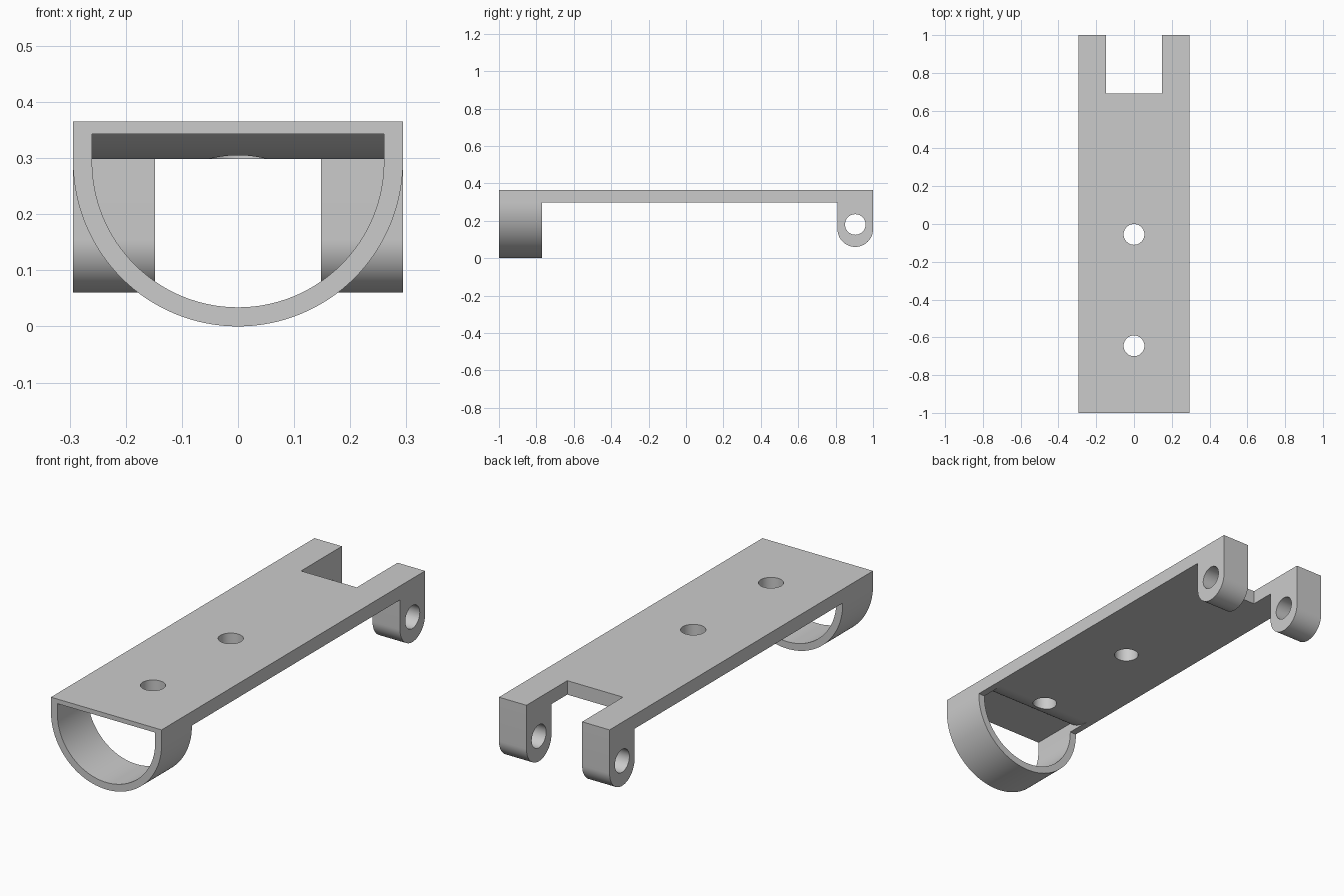
import bpy, bmesh
from math import sin, cos, pi, radians
from mathutils import Vector

cube = bpy.data.objects.get("Cube")
if cube:
    bpy.data.objects.remove(cube, do_unlink=True)

grey = bpy.data.materials.new("light grey")
grey.use_nodes = True
grey.diffuse_color = (0.6, 0.6, 0.6, 1)
grey.node_tree.nodes["Principled BSDF"].inputs["Base Color"].default_value = (0.6, 0.6, 0.6, 1)

HALF = 0.294          # half width of the bracket
TOP, UNDER = 0.365, 0.298
RING_BACK, LEG_FRONT = -0.77, 0.81


def arc(cx, cy, r, start, end, n):
    """Points on an arc, angles in degrees."""
    angles = [radians(start + (end - start) * i / n) for i in range(n + 1)]
    return [(cx + r * cos(a), cy + r * sin(a)) for a in angles]


def circle(cx, cy, r, n=40):
    return arc(cx, cy, r, 0, 360, n)[:-1]


def extrude(name, profile, axis, low, high):
    """Solid made by pushing a 2D profile along the given axis."""
    place = {"x": lambda a, b: (low, a, b),
             "y": lambda a, b: (a, low, b),
             "z": lambda a, b: (a, b, low)}[axis]
    bm = bmesh.new()
    face = bm.faces.new([bm.verts.new(place(a, b)) for a, b in profile])
    result = bmesh.ops.extrude_face_region(bm, geom=[face])
    shift = Vector([high - low if axis == k else 0 for k in "xyz"])
    moved = [v for v in result["geom"] if isinstance(v, bmesh.types.BMVert)]
    bmesh.ops.translate(bm, verts=moved, vec=shift)
    bmesh.ops.recalc_face_normals(bm, faces=bm.faces)
    mesh = bpy.data.meshes.new(name)
    bm.to_mesh(mesh)
    bm.free()
    mesh.materials.append(grey)
    obj = bpy.data.objects.new(name, mesh)
    bpy.context.collection.objects.link(obj)
    return obj


def cut(target, cutter):
    """Subtract the cutter and remove it."""
    cutter.hide_render = True
    mod = target.modifiers.new("cut", "BOOLEAN")
    mod.operation, mod.solver, mod.object = "DIFFERENCE", "EXACT", cutter
    bpy.context.view_layer.objects.active = target
    bpy.ops.object.modifier_apply(modifier=mod.name)
    bpy.data.objects.remove(cutter, do_unlink=True)


# Side profile: ring block, thin deck and round-ended hinge legs
leg_r = (1 - LEG_FRONT) / 2
side = [(-1, TOP), (-1, 0), (RING_BACK, 0), (RING_BACK, UNDER), (LEG_FRONT, UNDER)]
side += arc(1 - leg_r, 0.06 + leg_r, leg_r, 180, 360, 32) + [(1, TOP)]
body = extrude("bracket_body", side, "x", -HALF, HALF)

# Round the outside of the ring block
outer = arc(0, HALF, HALF, 0, -180, 64)
outer += [(-0.4, HALF), (-0.4, -0.1), (0.4, -0.1), (0.4, HALF)]
cut(body, extrude("ring_trim", outer, "y", -1.1, -0.7))

# Hollow out the ring with a flat-topped opening
inner = 0.26
roof = 0.343
opening = arc(0, HALF, inner, 0, -180, 64) + [(-inner, roof), (inner, roof)]
cut(body, extrude("ring_opening", opening, "y", -1.1, RING_BACK))

# Curved run-out from the ring roof to the deck underside
end_y, drop = -0.65, roof - UNDER
run = end_y - RING_BACK
r = (run ** 2 + drop ** 2) / (2 * drop)
curve = [(end_y - run * (1 - i / 16)) for i in range(17)]
runout = [(-0.8, 0.294), (-0.8, roof)]
runout += [(y, UNDER + r - (r * r - (end_y - y) ** 2) ** 0.5) for y in curve]
runout += [(end_y, 0.294)]
cut(body, extrude("runout_cut", runout, "x", -inner, inner))

# Slot between the legs
slot = [(-0.148, 0.69), (0.148, 0.69), (0.148, 1.1), (-0.148, 1.1)]
cut(body, extrude("slot_cut", slot, "z", -0.1, 0.5))

# Screw holes through the deck and pin hole through the legs
for y in (-0.055, -0.645):
    cut(body, extrude("screw_hole", circle(0, y, 0.055), "z", 0.2, 0.5))
cut(body, extrude("pin_hole", circle(1 - leg_r, 0.18, 0.055), "x", -0.5, 0.5))

# Smooth curves, keep hard edges
bpy.ops.object.select_all(action="DESELECT")
body.select_set(True)
bpy.context.view_layer.objects.active = body
bpy.ops.object.shade_smooth_by_angle(angle=radians(30))
